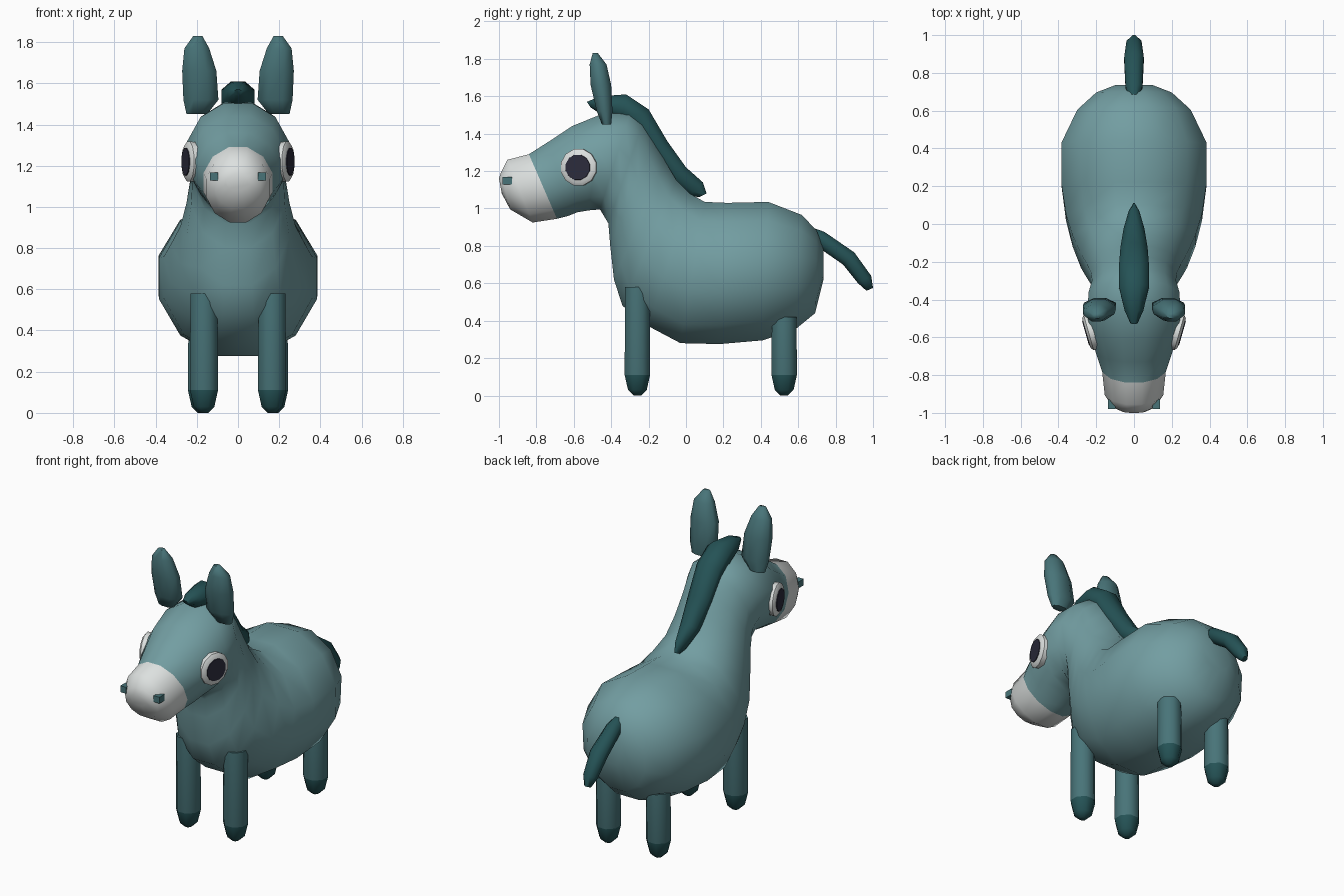
import bpy, bmesh, math
from mathutils import Vector

cube = bpy.data.objects.get("Cube")
if cube:
    bpy.data.objects.remove(cube, do_unlink=True)


def material(name, r, g, b):
    m = bpy.data.materials.new(name)
    m.use_nodes = True
    m.diffuse_color = (r, g, b, 1)
    bsdf = m.node_tree.nodes["Principled BSDF"]
    bsdf.inputs["Base Color"].default_value = (r, g, b, 1)
    bsdf.inputs["Roughness"].default_value = 0.8
    return m


COAT = material("coat teal", 0.17, 0.34, 0.36)
LIMB = material("limb teal", 0.065, 0.175, 0.19)
DARK = material("dark teal", 0.018, 0.085, 0.092)
PALE = material("pale muzzle", 0.72, 0.75, 0.74)
PUPIL = material("pupil navy", 0.025, 0.025, 0.045)


def loft(name, rings, sides, mats, split=None, sharp=50):
    """Skin elliptical rings (centre, axis u, axis v); strips from split on use mats[1]."""
    bm = bmesh.new()
    grow = 1 / math.cos(math.pi / sides)
    loops = []
    for c, u, v in rings:
        loop = []
        for k in range(sides):
            a = 2 * math.pi * (k + 0.5) / sides
            p = Vector(c) + Vector(u) * math.cos(a) * grow + Vector(v) * math.sin(a) * grow
            loop.append(bm.verts.new(p))
        loops.append(loop)
    for i in range(len(loops) - 1):
        for k in range(sides):
            j = (k + 1) % sides
            f = bm.faces.new((loops[i][k], loops[i][j], loops[i + 1][j], loops[i + 1][k]))
            f.material_index = int(split is not None and i >= split)
    bm.faces.new(loops[0][::-1])
    bm.faces.new(loops[-1]).material_index = int(split is not None)
    bmesh.ops.recalc_face_normals(bm, faces=bm.faces)
    mesh = bpy.data.meshes.new(name)
    bm.to_mesh(mesh)
    bm.free()
    for m in mats:
        mesh.materials.append(m)
    mesh.shade_smooth()
    mesh.set_sharp_from_angle(angle=math.radians(sharp))
    ob = bpy.data.objects.new(name, mesh)
    bpy.context.collection.objects.link(ob)
    return ob


def upright(profile):
    """Rings on the centre plane from top y, top z, bottom y, bottom z, half width."""
    return [((0, (ty + by) / 2, (tz + bz) / 2), (w, 0, 0), (0, (ty - by) / 2, (tz - bz) / 2))
            for ty, tz, by, bz, w in profile]


# Body, neck and head in one skin, rump to neck, then neck to nose
trunk = [
    (0.735, 0.78, 0.735, 0.62, 0.10),
    (0.70, 0.88, 0.69, 0.44, 0.20),
    (0.62, 0.965, 0.58, 0.35, 0.30),
    (0.44, 1.035, 0.41, 0.295, 0.385),
    (0.22, 1.03, 0.18, 0.275, 0.383),
    (0.10, 1.035, -0.03, 0.28, 0.36),
    (0.02, 1.08, -0.20, 0.37, 0.325),
    (-0.05, 1.15, -0.34, 0.48, 0.28),
    (-0.11, 1.25, -0.385, 0.62, 0.25),
    (-0.17, 1.36, -0.405, 0.80, 0.228),
    (-0.23, 1.46, -0.415, 0.92, 0.222),
]
head = [
    (-0.30, 1.51, -0.46, 0.995, 0.24),
    (-0.45, 1.505, -0.52, 0.99, 0.248),
    (-0.61, 1.44, -0.58, 0.98, 0.228),
    (-0.73, 1.36, -0.63, 0.96, 0.198),
    (-0.84, 1.29, -0.69, 0.945, 0.168),
    (-0.955, 1.26, -0.82, 0.925, 0.155),
    (-0.99, 1.19, -0.94, 0.995, 0.11),
    (-1.0, 1.16, -0.985, 1.08, 0.06),
]
loft("body_and_head", upright(trunk + head), 12, [COAT, PALE], split=len(trunk) + 4, sharp=70)

# Mane, brow to withers
loft("mane", upright([
    (-0.53, 1.57, -0.51, 1.54, 0.02),
    (-0.46, 1.60, -0.45, 1.50, 0.05),
    (-0.32, 1.61, -0.34, 1.47, 0.08),
    (-0.20, 1.53, -0.28, 1.42, 0.08),
    (-0.10, 1.36, -0.19, 1.30, 0.072),
    (0.00, 1.22, -0.08, 1.15, 0.055),
    (0.09, 1.14, 0.02, 1.07, 0.028),
    (0.11, 1.08, 0.07, 1.06, 0.01),
]), 8, [DARK], sharp=70)

# Tail
loft("tail", upright([
    (0.67, 0.90, 0.66, 0.86, 0.025),
    (0.74, 0.875, 0.71, 0.79, 0.045),
    (0.90, 0.765, 0.84, 0.70, 0.052),
    (0.99, 0.64, 0.92, 0.60, 0.04),
    (1.0, 0.575, 0.965, 0.56, 0.018),
]), 8, [DARK], sharp=70)

for side, s in (("left", 1), ("right", -1)):
    # Legs with darker tapered hooves
    for end, x, y, top in (("front", 0.165, -0.26, 0.58), ("hind", 0.175, 0.525, 0.42)):
        rings = [((s * x, y, z), (r, 0, 0), (0, r, 0))
                 for z, r in ((top, 0.066), (0.11, 0.068), (0.03, 0.05), (0, 0.02))]
        loft(f"{end}_leg_{side}", rings, 8, [LIMB, DARK], split=1)

    # Ears
    rings = [((s * x, y, z), (rx, 0, 0), (0, ry, 0)) for x, y, z, rx, ry in (
        (0.20, -0.425, 1.45, 0.05, 0.025),
        (0.18, -0.435, 1.52, 0.085, 0.042),
        (0.188, -0.455, 1.66, 0.083, 0.055),
        (0.20, -0.47, 1.77, 0.06, 0.045),
        (0.195, -0.485, 1.83, 0.022, 0.014))]
    loft(f"ear_{side}", rings, 8, [LIMB], sharp=70)

    # Eyes: a bevelled pale disc with a thin dark pupil plate
    yaw = math.radians(16)
    out = Vector((s * math.cos(yaw), -math.sin(yaw), 0))
    along = Vector((s * math.sin(yaw), math.cos(yaw), 0))
    spot = Vector((s * 0.24, -0.575, 1.22))

    def disc(steps):
        return [(spot + out * d, along * r, (0, 0, r)) for d, r in steps]

    loft(f"eye_{side}", disc([(-0.05, 0.094), (0, 0.097), (0.013, 0.08)]), 12, [PALE])
    loft(f"pupil_{side}", disc([(0.010, 0.068), (0.017, 0.066)]), 12, [PUPIL])

    # Nostrils
    rings = [((s * 0.117, y, 1.148), (0.02, 0, 0.0), (0, 0, 0.02)) for y in (-0.93, -0.98)]
    nostril = loft(f"nostril_{side}", rings, 4, [LIMB], sharp=30)
    for v in nostril.data.vertices:
        v.co.x = s * 0.117 + math.copysign(0.02, v.co.x - s * 0.117)
